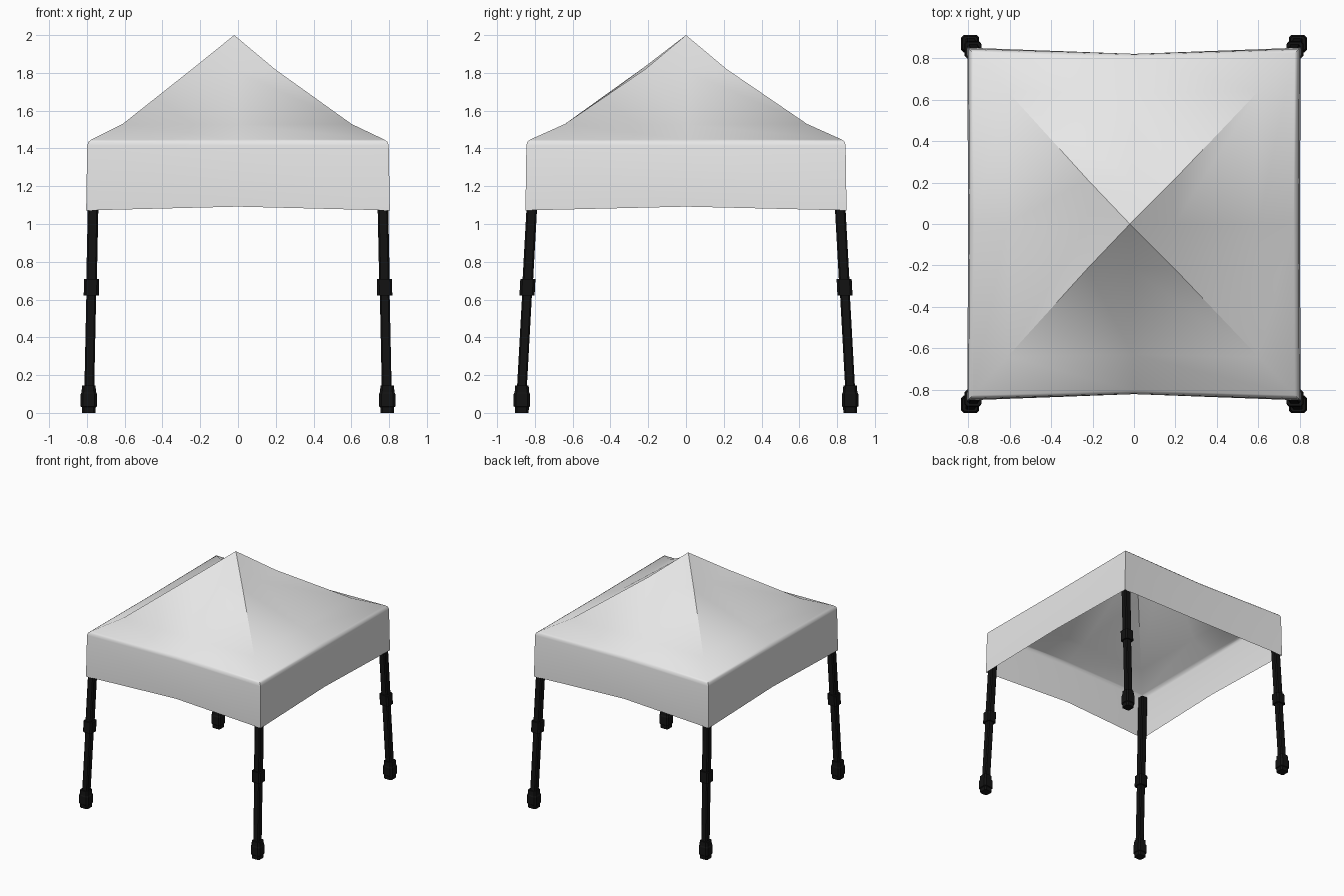
import bpy, bmesh
from mathutils import Vector

if "Cube" in bpy.data.objects:
    bpy.data.objects.remove(bpy.data.objects["Cube"])


def material(name, rgb):
    m = bpy.data.materials.new(name)
    m.diffuse_color = (*rgb, 1)
    m.use_nodes = True
    m.node_tree.nodes["Principled BSDF"].inputs["Base Color"].default_value = m.diffuse_color
    return m


fabric = material("light grey fabric", (0.8, 0.8, 0.8))
black = material("black metal", (0.006, 0.006, 0.006))


def finish(bm, name, mat, angle=None):
    me = bpy.data.meshes.new(name)
    bm.to_mesh(me)
    bm.free()
    me.materials.append(mat)
    ob = bpy.data.objects.new(name, me)
    bpy.context.collection.objects.link(ob)
    if angle:
        bpy.ops.object.select_all(action='DESELECT')
        ob.select_set(True)
        bpy.context.view_layer.objects.active = ob
        bpy.ops.object.shade_smooth_by_angle(angle=angle)
    return ob


def skin(bm, rings):
    for a, b in zip(rings, rings[1:]):
        n = len(a)
        for i in range(n):
            bm.faces.new((a[i], b[i], b[(i + 1) % n], a[(i + 1) % n]))


# canopy: rings from near the peak down to the skirt hem
# (half x, half y, z, side inset x, side inset y, height change at side middles)
PROFILE = [
    (0.21, 0.215, 1.82, 0.00, 0.00, -0.01),
    (0.605, 0.64, 1.53, 0.00, 0.01, -0.005),
    (0.775, 0.825, 1.447, 0.005, 0.022, 0.0),
    (0.792, 0.84, 1.435, 0.005, 0.024, 0.0),
    (0.798, 0.845, 1.415, 0.005, 0.025, 0.0),
    (0.804, 0.85, 1.072, 0.005, 0.03, 0.02),
]
bm = bmesh.new()
peak = bm.verts.new((-0.02, 0, 2.0))
rings = []
for hx, hy, z, ix, iy, dz in PROFILE:
    cx = -0.02 * (1 - hx / 0.804)
    ring = []
    for sx, sy in ((-1, -1), (0, -1), (1, -1), (1, 0), (1, 1), (0, 1), (-1, 1), (-1, 0)):
        mid = sx == 0 or sy == 0
        x = sx * (hx - (ix if sy == 0 else 0))
        y = sy * (hy - (iy if sx == 0 else 0))
        lift = dz if mid else 0
        if (sx, sy) == (-1, -1) and z == 1.82:
            lift = 0.015  # this hip is pulled tighter
        ring.append(bm.verts.new((cx + x, y, z + lift)))
    rings.append(ring)
for i in range(8):
    bm.faces.new((peak, rings[0][i], rings[0][(i + 1) % 8]))
skin(bm, rings)
finish(bm, "canopy", fabric, 0.78)


def leg_axis(z):
    return Vector((0.79 - 0.021 * z, 0.876 - 0.055 * z, z))


def column(name, sx, sy, sections, straight=None):
    """Chamfered square column through (z, half width) sections along a leg."""
    bm = bmesh.new()
    rings = []
    for z, r in sections:
        c = straight if straight else leg_axis(z)
        k = r * 0.7
        pts = ((-k, -r), (k, -r), (r, -k), (r, k), (k, r), (-k, r), (-r, k), (-r, -k))
        rings.append([bm.verts.new((sx * (c[0] + px), sy * (c[1] + py), z)) for px, py in pts])
    skin(bm, rings)
    bm.faces.new(rings[0])
    bm.faces.new(rings[-1])
    bmesh.ops.recalc_face_normals(bm, faces=bm.faces)
    finish(bm, name, black)


# four splayed legs, each with a sliding clamp and a foot
for sx, xn in ((-1, "left"), (1, "right")):
    for sy, yn in ((-1, "front"), (1, "back")):
        tag = f"{yn}_{xn}"
        column(tag + "_leg", sx, sy, [(0.1, 0.026), (0.66, 0.026), (0.67, 0.028), (1.40, 0.028)])
        column(tag + "_clamp", sx, sy, [(0.622, 0.04), (0.71, 0.04)])
        column(tag + "_foot", sx, sy,
               [(0, 0.036), (0.03, 0.037), (0.035, 0.043), (0.10, 0.043), (0.11, 0.038), (0.145, 0.036)],
               straight=(0.79, 0.869))
